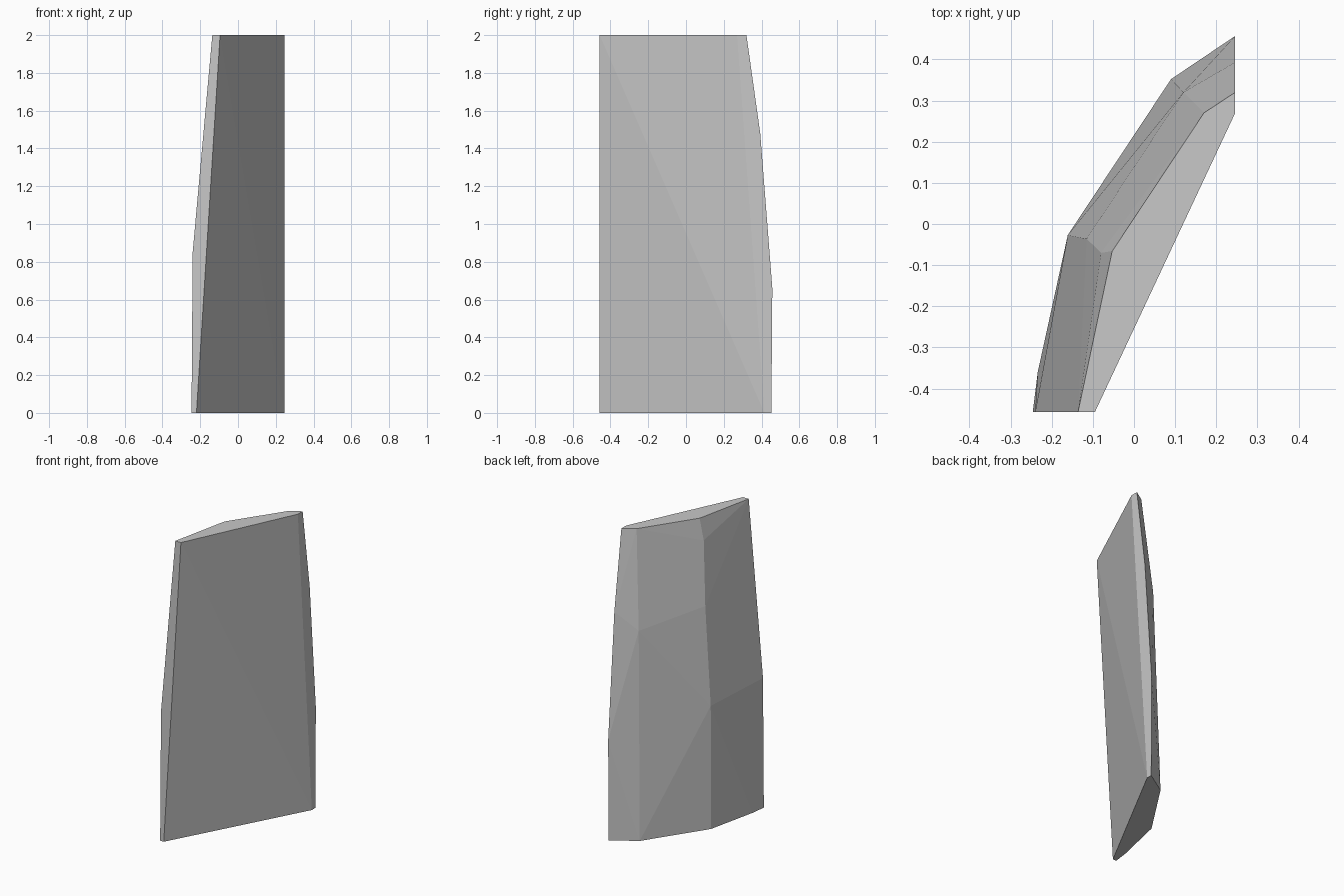
import bpy
import bmesh

# Remove the default cube only
default_cube = bpy.data.objects.get("Cube")
if default_cube:
    bpy.data.objects.remove(default_cube, do_unlink=True)

FRONT_Y = -0.457   # flat cut at the front
SIDE_X = 0.246     # flat cut at the left side
TOP = 2.0


def make_material(name, value):
    material = bpy.data.materials.new(name)
    material.use_nodes = True
    colour = (value, value, value, 1.0)
    material.diffuse_color = colour
    shader = next(n for n in material.node_tree.nodes if n.type == "BSDF_PRINCIPLED")
    shader.inputs["Base Color"].default_value = colour
    return material


def chipped_slab(name, edges, material):
    """Wrap a faceted convex stone around its edge lines."""
    bm = bmesh.new()
    for edge_line in edges:
        for point in edge_line:
            bm.verts.new(point)
    hull = bmesh.ops.convex_hull(bm, input=bm.verts[:])
    spare = set(hull["geom_interior"]) | set(hull["geom_unused"])
    loose = [v for v in spare if isinstance(v, bmesh.types.BMVert)]
    bmesh.ops.delete(bm, geom=loose, context="VERTS")
    # Merge the flat cut ends into single faces
    bmesh.ops.dissolve_limit(bm, angle_limit=0.005, verts=bm.verts[:], edges=bm.edges[:])
    bmesh.ops.recalc_face_normals(bm, faces=bm.faces[:])
    mesh = bpy.data.meshes.new(name)
    bm.to_mesh(mesh)
    bm.free()
    mesh.materials.append(material)
    slab = bpy.data.objects.new(name, mesh)
    bpy.context.scene.collection.objects.link(slab)
    return slab


# Broad inner face, between the two flat cuts
inner_front = [(-0.095, FRONT_Y, TOP), (-0.22, FRONT_Y, 0)]
inner_back = [(SIDE_X, 0.27, TOP), (SIDE_X, 0.415, 0)]

# Outer edges, each listed from top to bottom
outer_front = [(-0.136, FRONT_Y, TOP), (-0.24, FRONT_Y, 0.85),
               (-0.246, FRONT_Y, 0), (-0.234, -0.36, 0)]
outer_bend = [(-0.053, -0.066, TOP), (-0.08, -0.07, 1.86),
              (-0.115, -0.036, 1.45), (-0.161, -0.027, 0.81), (-0.161, -0.03, 0)]
outer_shoulder = [(0.17, 0.27, TOP), (0.12, 0.32, 1.36), (0.09, 0.352, 0)]
outer_back = [(SIDE_X, 0.32, TOP), (SIDE_X, 0.393, 1.48),
              (SIDE_X, 0.457, 0.66), (SIDE_X, 0.452, 0)]

stone_grey = make_material("stone grey", 0.58)
chipped_slab("stone_slab",
             [inner_front, inner_back, outer_front, outer_bend, outer_shoulder, outer_back],
             stone_grey)
